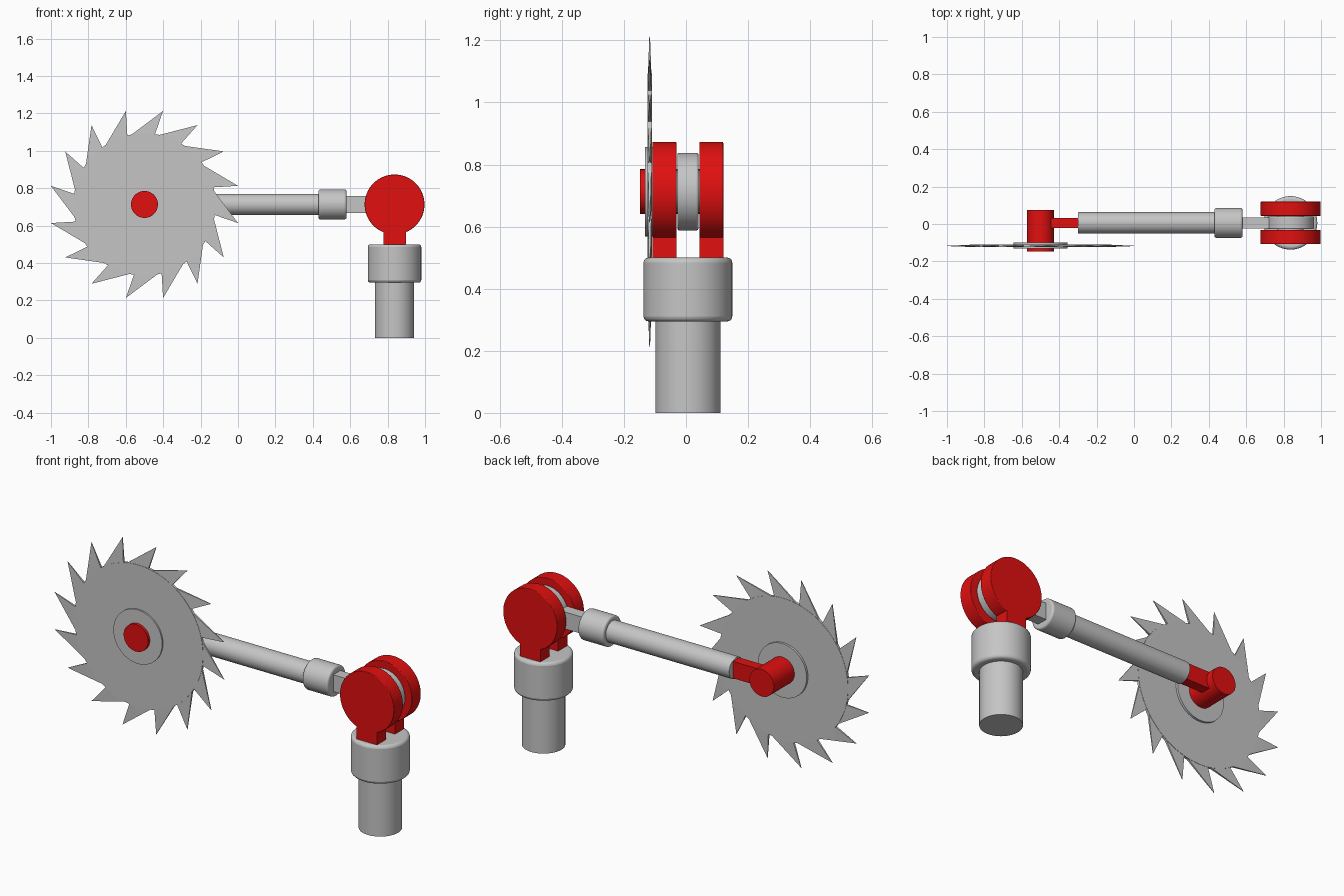
import bpy, bmesh, math
from mathutils import Vector, Matrix

if "Cube" in bpy.data.objects:
    bpy.data.objects.remove(bpy.data.objects["Cube"])

Y = 0.006        # centre plane of the arm
ZC = 0.713       # height of the arm axis
JX = 0.837       # elbow joint and base x
BX = -0.5        # blade x
BY = -0.117      # blade plane


def material(name, col):
    m = bpy.data.materials.new(name)
    m.diffuse_color = (*col, 1)
    m.use_nodes = True
    m.node_tree.nodes["Principled BSDF"].inputs["Base Color"].default_value = m.diffuse_color
    return m


GREY = material("light grey", (0.56, 0.56, 0.56))
RED = material("red", (0.75, 0.005, 0.005))


def finish(bm, name, mat, bevel=0):
    bmesh.ops.recalc_face_normals(bm, faces=bm.faces)
    me = bpy.data.meshes.new(name)
    bm.to_mesh(me)
    bm.free()
    ob = bpy.data.objects.new(name, me)
    bpy.context.collection.objects.link(ob)
    me.materials.append(mat)
    if bevel:
        md = ob.modifiers.new("bevel", 'BEVEL')
        md.width, md.segments, md.limit_method = bevel, 3, 'ANGLE'
    bpy.ops.object.select_all(action='DESELECT')
    ob.select_set(True)
    bpy.context.view_layer.objects.active = ob
    bpy.ops.object.shade_smooth_by_angle(angle=math.radians(35))
    return ob


def rod(name, a, b, r, mat, bevel=0):
    """Cylinder from point a to point b."""
    a, b = Vector(a), Vector(b)
    d = b - a
    bm = bmesh.new()
    rot = Vector((0, 0, 1)).rotation_difference(d).to_matrix().to_4x4()
    bmesh.ops.create_cone(bm, cap_ends=True, segments=64, radius1=r, radius2=r,
                          depth=d.length, matrix=Matrix.Translation((a + b) / 2) @ rot)
    return finish(bm, name, mat, bevel)


def box(name, lo, hi, mat):
    lo, hi = Vector(lo), Vector(hi)
    bm = bmesh.new()
    bmesh.ops.create_cube(bm, size=1, matrix=Matrix.Translation((lo + hi) / 2)
                          @ Matrix.Diagonal((*(hi - lo), 1)))
    return finish(bm, name, mat)


# Base post and collar
rod("base_post", (JX, Y, 0), (JX, Y, 0.32), 0.105, GREY)
rod("base_collar", (JX, Y, 0.295), (JX, Y, 0.5), 0.143, GREY, 0.015)

# Fork joint: two red cheeks with legs, grey pivot disc between
for side, name in ((-1, "front"), (1, "back")):
    y0, y1 = sorted((Y + side * 0.037, Y + side * 0.114))
    rod(name + "_joint_cheek", (JX, y0, ZC), (JX, y1, ZC), 0.16, RED, 0.003)
    box(name + "_joint_leg", (JX - 0.06, y0, 0.48), (JX + 0.06, y1, 0.62), RED)
rod("pivot_disc", (JX, Y - 0.034, ZC), (JX, Y + 0.034, ZC), 0.125, GREY, 0.006)
rod("pivot_pin", (JX, Y - 0.05, ZC), (JX, Y + 0.05, ZC), 0.07, GREY)

# Arm
box("arm_tang", (0.56, Y - 0.03, ZC - 0.045), (JX - 0.05, Y + 0.03, ZC + 0.045), GREY)
rod("arm_collar", (0.43, Y, ZC), (0.58, Y, ZC), 0.08, GREY, 0.01)
rod("arm_tube", (-0.3, Y, ZC), (0.45, Y, ZC), 0.057, GREY, 0.003)
box("blade_link", (BX + 0.03, Y - 0.027, ZC - 0.045), (-0.28, Y + 0.027, ZC + 0.045), RED)

# Blade axle and clamping washer
rod("blade_axle", (BX, -0.148, ZC), (BX, 0.076, ZC), 0.072, RED)
rod("blade_washer", (BX, BY - 0.015, ZC), (BX, BY + 0.019, ZC), 0.144, GREY)

# Saw disc and sixteen hooked teeth thinning toward the tips
rod("saw_disc", (BX, BY - 0.007, ZC), (BX, BY + 0.007, ZC), 0.38, GREY)
bm = bmesh.new()
for i in range(16):
    tip = 11.25 + 22.5 * i
    rings = []
    for s in (-1, 1):
        ring = []
        for ang, r, t in ((tip, 0.51, 0.0012), (tip + 25, 0.37, 0.006), (tip + 14, 0.3, 0.006),
                          (tip + 3, 0.37, 0.006)):
            a = math.radians(ang)
            ring.append(bm.verts.new((BX + r * math.cos(a), BY + s * t, ZC + r * math.sin(a))))
        rings.append(ring)
    f, b = rings
    for q in (f, b):                     # split so each flank stays flat
        bm.faces.new((q[0], q[1], q[3]))
        bm.faces.new((q[1], q[2], q[3]))
    for k in range(4):
        n = (k + 1) % 4
        bm.faces.new((f[k], f[n], b[n], b[k]))
finish(bm, "saw_teeth", GREY)
